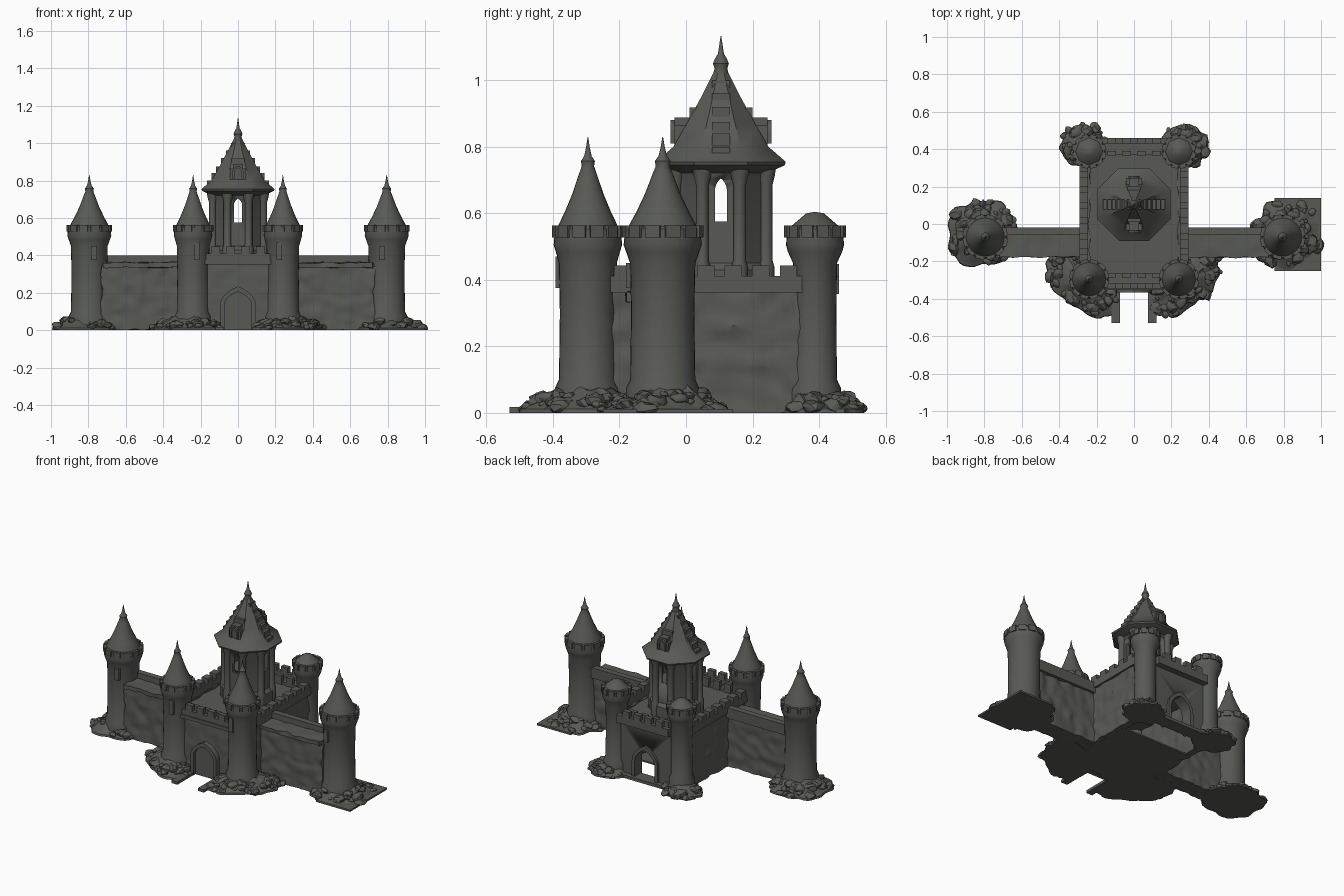
import bpy, bmesh, math, random
from mathutils import Vector, Matrix, noise

if "Cube" in bpy.data.objects:
    bpy.data.objects.remove(bpy.data.objects["Cube"])

random.seed(4)
stone = bpy.data.materials.new("dark_stone")
stone.diffuse_color = (0.098, 0.102, 0.089, 1)
stone.use_nodes = True
stone.node_tree.nodes["Principled BSDF"].inputs["Base Color"].default_value = stone.diffuse_color


def finish(name, bm, smooth=True):
    bmesh.ops.recalc_face_normals(bm, faces=bm.faces)
    me = bpy.data.meshes.new(name)
    bm.to_mesh(me)
    bm.free()
    me.materials.append(stone)
    ob = bpy.data.objects.new(name, me)
    bpy.context.collection.objects.link(ob)
    if smooth:
        bpy.ops.object.select_all(action='DESELECT')
        ob.select_set(True)
        bpy.context.view_layer.objects.active = ob
        bpy.ops.object.shade_smooth_by_angle(angle=math.radians(35))
    return ob


def add_box(bm, x0, x1, y0, y1, z0, z1, rot=0.0):
    c = Vector(((x0 + x1) / 2, (y0 + y1) / 2, (z0 + z1) / 2))
    m = Matrix.Translation(c) @ Matrix.Rotation(rot, 4, 'Z') @ Matrix.Diagonal(
        (abs(x1 - x0), abs(y1 - y0), abs(z1 - z0), 1))
    return bmesh.ops.create_cube(bm, size=1, matrix=m)['verts']


def roughen(bm, amp, scale=19):
    for v in bm.verts:
        v.co += noise.noise_vector(v.co * scale) * amp


def box(name, *b, cell=0, amp=0.0):
    bm = bmesh.new()
    add_box(bm, *b)
    if cell:   # slice into cells, then make the masonry uneven
        for ax in range(3):
            lo, hi = sorted(b[ax * 2:ax * 2 + 2])
            n = max(1, round((hi - lo) / cell))
            for i in range(1, n):
                p, d = Vector(), Vector()
                p[ax], d[ax] = lo + (hi - lo) * i / n, 1
                bmesh.ops.bisect_plane(bm, geom=bm.verts[:] + bm.edges[:] + bm.faces[:],
                                       plane_co=p, plane_no=d)
        roughen(bm, amp)
        for v in bm.verts:
            v.co.z = max(v.co.z, 0)
    return finish(name, bm)


def add_lathe(bm, cx, cy, prof, n=32, phase=0.0):
    rings = [[bm.verts.new((cx + r * math.cos(phase + 2 * math.pi * i / n),
                            cy + r * math.sin(phase + 2 * math.pi * i / n), z))
              for i in range(n)] for r, z in prof]
    for a, b in zip(rings, rings[1:]):
        for i in range(n):
            j = (i + 1) % n
            bm.faces.new((a[i], a[j], b[j], b[i]))
    bm.faces.new(rings[0][::-1])
    bm.faces.new(rings[-1])


def lathe(name, cx, cy, prof, n=32, phase=0.0):
    bm = bmesh.new()
    add_lathe(bm, cx, cy, prof, n, phase)
    return finish(name, bm)


def arch_points(w, spring, top, n=6):
    side = [(w * math.cos(t * math.pi / 2 / n) ** 0.8,
             spring + (top - spring) * (t / n) ** 0.85) for t in range(n)]
    right = [(w, 0)] + side
    return right + [(0, top)] + [(-x, z) for x, z in right[::-1]]


def arch(name, w, spring, top, y0, y1, z=0.0, turn=False, cx=0.0, cy=0.0, hollow=0.0):
    """Pointed-arch prism; hollow > 0 makes it an open frame of that thickness."""
    bm = bmesh.new()

    def loop(w, sp, tp, y):
        return [bm.verts.new((cx + y, cy + x, z + h) if turn else (cx + x, cy + y, z + h))
                for x, h in arch_points(w, sp, tp)]
    o0, o1 = loop(w, spring, top, y0), loop(w, spring, top, y1)
    k = len(o0)
    if hollow:
        q = (w - hollow, spring, top - hollow * 1.3)
        i0, i1 = loop(*q, y0), loop(*q, y1)
        for a, b in ((o0, o1), (i0, i1), (o0, i0), (o1, i1)):
            for i in range(k - 1):
                bm.faces.new((a[i], a[i + 1], b[i + 1], b[i]))
        for i in (0, k - 1):
            bm.faces.new((o0[i], o1[i], i1[i], i0[i]))
    else:
        for i in range(k):
            j = (i + 1) % k
            bm.faces.new((o0[i], o0[j], o1[j], o1[i]))
        bm.faces.new(o0)
        bm.faces.new(o1[::-1])
    return finish(name, bm)


def cut(ob, cutter):
    m = ob.modifiers.new("cut", 'BOOLEAN')
    m.object, m.operation, m.solver = cutter, 'DIFFERENCE', 'EXACT'
    cutter.hide_render = True
    cutter.hide_set(True)


def tower(name, cx, cy, r, R, spire):
    # shaft with flared foot and crown, then the roof
    prof = [(r + .012, 0), (r + .012, .075), (r, .1), (r * .97, .3), (r, .45), (R * .92, .485), (R * .98, .505),
            (R * .96, .53), (R * .97, .553), (R * .9, .56)]
    lathe(name + "_shaft", cx, cy, prof)
    if spire:
        k = R / .12
        cone = [(.105, .55), (.1, .567), (.079, .605), (.053, .66), (.03, .72), (.021, .742), (.024, .757),
                (.013, .772), (.006, .80), (.001, .83)]
        lathe(name + "_roof", cx, cy, [(a * k, z) for a, z in cone], 24)
    else:
        lathe(name + "_roof", cx, cy, [(R * .92, .55), (R * .8, .562), (R * .3, .6), (.004, .604)], 8)
    bm = bmesh.new()
    for i in range(12):   # low merlons round the crown
        a = 2 * math.pi * (i + .5) / 12
        x, y = cx + R * .93 * math.cos(a), cy + R * .93 * math.sin(a)
        add_box(bm, x - .009, x + .009, y - R * .19, y + R * .19, .527, .563, a)
    finish(name + "_merlons", bm)


def rocks(name, cx, cy, a, b, rot, high, count=60):
    bm = bmesh.new()
    cr, sr = math.cos(rot), math.sin(rot)
    n = 48

    def edge(t):   # ragged outline
        return .92 + .2 * noise.noise((cx * 9 + 2.5 * math.cos(t), 2.5 * math.sin(t), cy * 7))
    rings = []
    for f, z in ((1, 0), (.98, .012), (.75, .03), (.4, high * .85)):   # sloping mound
        ring = []
        for i in range(n):
            t = 2 * math.pi * i / n
            k = f * edge(t)
            x, y = a * k * math.cos(t), b * k * math.sin(t)
            d = noise.noise((x * 30, y * 30, cx)) * .012 if z > .02 else 0
            ring.append(bm.verts.new((cx + x * cr - y * sr, cy + x * sr + y * cr, z + d)))
        rings.append(ring)
    for p, q in zip(rings, rings[1:]):
        for i in range(n):
            bm.faces.new((p[i], p[(i + 1) % n], q[(i + 1) % n], q[i]))
    bm.faces.new(rings[0])
    bm.faces.new(rings[-1])
    for i in range(count):   # scattered boulders, higher near the tower
        t, f = random.uniform(0, 2 * math.pi), random.uniform(.5, .97)
        k = f * edge(t)
        x, y = a * k * math.cos(t), b * k * math.sin(t)
        s = random.choice((.012, .016, .02, .03))
        z = high * (1 - f) * 1.1 + .006
        m = Matrix.Translation((cx + x * cr - y * sr, cy + x * sr + y * cr, z)) @ Matrix.Rotation(t * 5, 4, 'Z') \
            @ Matrix.Diagonal((s * 1.3, s, s * .75, 1))
        vs = bmesh.ops.create_icosphere(bm, subdivisions=2, radius=1, matrix=m)['verts']
        for v in vs:
            v.co += noise.noise_vector(v.co * 45) * s * .4
            v.co.z = max(v.co.z, 0)
    finish(name, bm)


# Towers, rocks and curtain walls, mirrored left and right
for s, side in ((-1, "left"), (1, "right")):
    tower(side + "_outer_tower", s * .795, -.07, .098, .12, True)
    tower(side + "_gate_tower", s * .24, -.295, .087, .105, True)
    tower(side + "_back_tower", s * .24, .388, .066, .089, False)
    box(side + "_outer_window", s * .755, s * .785, -.18, -.15, .375, .45)
    box(side + "_gate_window", s * .205, s * .235, -.392, -.36, .375, .47)
    rocks(side + "_outer_rocks", s * .81, -.055, .2, .195, 0, .1, 60)
    rocks(side + "_gate_rocks", s * .275, -.305, .25, .15, s * .78, .085, 60)
    rocks(side + "_back_rocks", s * .27, .415, .14, .125, 0, .07, 40)
    box(side + "_curtain_wall", s * .27, s * .73, -.155, -.04, 0, .345, cell=.022, amp=.014)
    box(side + "_curtain_ledge", s * .27, s * .72, -.178, -.035, .335, .362, cell=.022, amp=.008)
    box(side + "_curtain_parapet", s * .27, s * .72, -.06, -.02, .33, .40)
    box(side + "_keep_wall", s * .235, s * .28, -.28, .39, 0, .37, cell=.022, amp=.014)
    box(side + "_keep_ledge", s * .245, s * .292, -.28, .39, .362, .412)
    box(side + "_path_curb", s * .075, s * .12, -.53, -.3, 0, .018)
    bm = bmesh.new()
    for i in range(7):
        y = -.19 + i * .083
        add_box(bm, s * .245, s * .292, y - .026, y + .026, .405, .443)
    finish(side + "_keep_merlons", bm)
box("corner_slab", .75, 1.0, -.25, .14, 0, .012)

# Gatehouse front, its door, and the open back gate
box("front_wall", -.2, .2, -.33, -.265, 0, .365, cell=.022, amp=.007)
arch("gate_frame", .095, .13, .235, -.365, -.30, hollow=.022)
arch("gate_door", .078, .13, .21, -.343, -.31)
back = box("back_wall", -.2, .2, .37, .42, 0, .37)
cut(back, arch("back_gate_cutter", .075, .13, .23, .3, .5, z=-.01))
arch("back_gate_frame", .095, .12, .24, .36, .435, hollow=.022)
box("back_sill", -.2, .2, .37, .455, 0, .02)
box("front_ledge", -.18, .18, -.352, -.265, .352, .375)
box("front_parapet", -.18, .18, -.345, -.315, .365, .41)
box("back_ledge", -.19, .19, .37, .46, .358, .38)
box("back_parapet", -.19, .19, .43, .46, .365, .41)
bm = bmesh.new()
for i in range(4):
    x = -.12 + i * .08
    add_box(bm, x - .024, x + .024, -.345, -.315, .4, .447)
    add_box(bm, x - .024, x + .024, -.285, -.262, .36, .42)
    add_box(bm, x - .024, x + .024, .43, .46, .4, .447)
    add_box(bm, x - .024, x + .024, .365, .39, .36, .42)
finish("end_merlons", bm)
box("keep_deck", -.25, .25, -.28, .39, .345, .362)
box("keep_floor", -.25, .25, -.3, .2, 0, .01)

# Central tower: hollow octagon with pointed openings on four sides
TY, P = .105, math.pi / 8
body = lathe("central_tower", 0, TY, [(.165, .35), (.165, .43), (.145, .45), (.145, .70), (.165, .75)], 8, P)
cut(body, lathe("room_cutter", 0, TY, [(.115, .56), (.115, .72)], 8, P))
cut(body, arch("window_cutter_y", .022, .09, .13, -.3, .3, z=.575, cy=TY))
cut(body, arch("window_cutter_x", .018, .09, .13, -.3, .3, z=.575, cy=TY, turn=True))
bm = bmesh.new()
for i in range(8):   # corner columns
    a = P + i * math.pi / 4
    add_lathe(bm, .147 * math.cos(a), TY + .147 * math.sin(a),
              [(.026, .36), (.026, .44), (.02, .46), (.02, .685), (.027, .71), (.034, .755)], 10)
finish("tower_columns", bm)

# Tower roof, spike, stepped side crests and end dormers
lathe("tower_roof", 0, TY, [(.15, .72), (.208, .745), (.211, .755), (.155, .80), (.117, .86), (.064, .95), (.026, 1.02)], 8, P)
lathe("tower_spike", 0, TY, [(.026, 1.01), (.019, 1.035), (.024, 1.05), (.018, 1.065), (.009, 1.08), (.001, 1.133)], 12)
bm = bmesh.new()
for x, z in ((.165, .80), (.142, .84), (.118, .875), (.092, .92), (.064, .96), (.038, 1.0)):
    add_box(bm, -x, x, TY - .027, TY + .027, .76, z)
finish("stepped_crest", bm)
for s, side in ((-1, "front"), (1, "back")):
    bm = bmesh.new()
    add_box(bm, -.042, .042, TY, TY + s * .14, .765, .865)
    add_box(bm, -.028, .028, TY, TY + s * .14, .765, .888)
    add_box(bm, -.036, .036, TY, TY + s * .095, .765, .918)
    finish(side + "_dormer", bm)
    arch(side + "_dormer_arch", .03, .035, .07, s * .13, s * .152, z=.81, cy=TY, hollow=.01)
